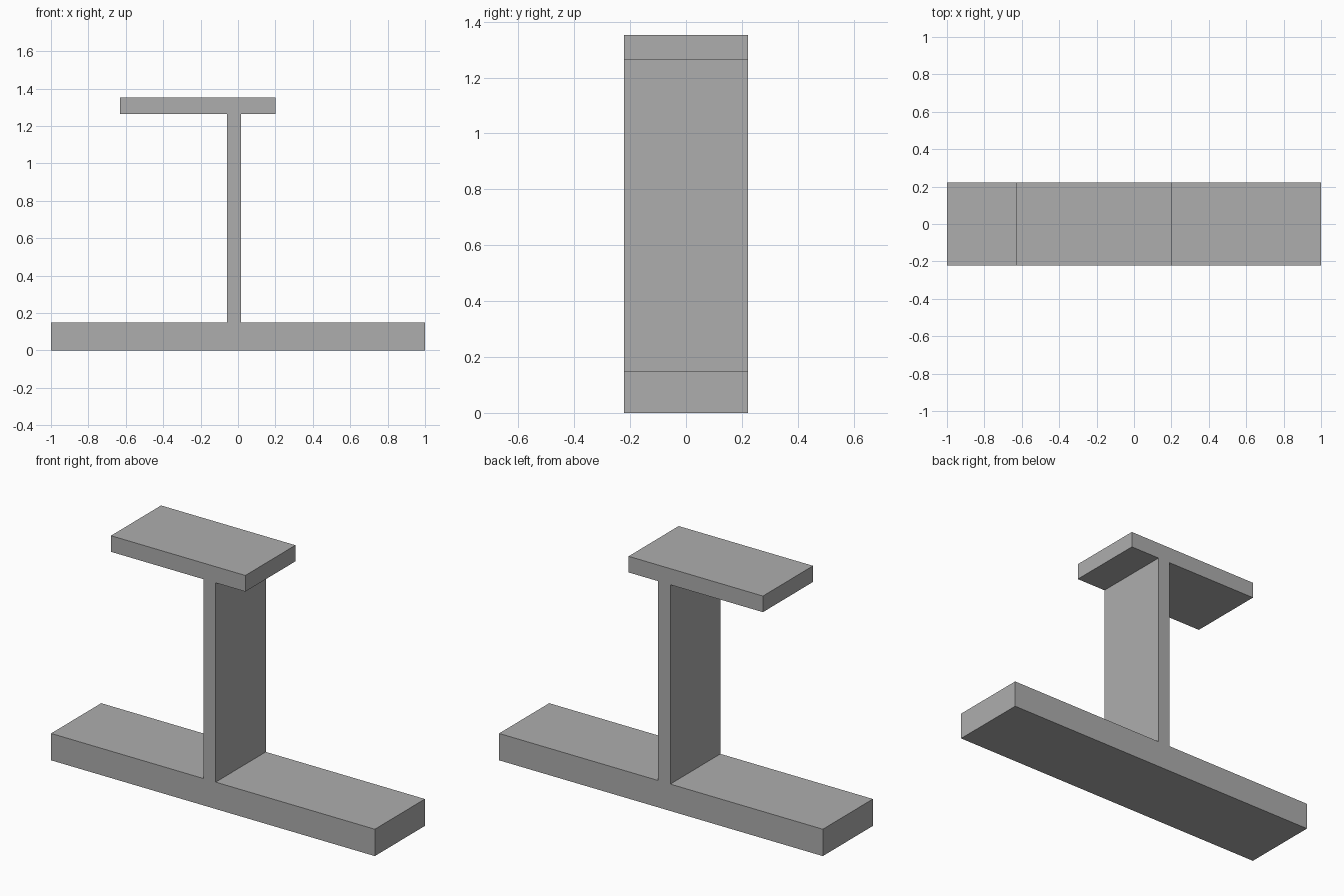
import bpy

cube = bpy.data.objects.get("Cube")
if cube:
    bpy.data.objects.remove(cube, do_unlink=True)

# Plain grey for every part
GREY = (0.42, 0.42, 0.42, 1)
grey = bpy.data.materials.new("grey")
grey.use_nodes = True
grey.diffuse_color = GREY
grey.node_tree.nodes["Principled BSDF"].inputs["Base Color"].default_value = GREY

HALF_DEPTH = 0.221
BASE_TOP = 0.15
PLATE_BOTTOM = 1.263
PLATE_TOP = 1.353


def slab(name, x0, x1, z0, z1):
    """Box spanning the full depth between the given x and z limits."""
    bpy.ops.mesh.primitive_cube_add(size=1, location=((x0 + x1) / 2, 0, (z0 + z1) / 2))
    obj = bpy.context.object
    obj.name = obj.data.name = name
    obj.scale = (x1 - x0, 2 * HALF_DEPTH, z1 - z0)
    bpy.ops.object.transform_apply(location=False, rotation=False, scale=True)
    obj.data.materials.append(grey)
    return obj


# Wide base, thin upright wall, off-centre top plate
slab("base", -1, 1, 0, BASE_TOP)
slab("upright", -0.058, 0.017, BASE_TOP, PLATE_BOTTOM)
slab("top_plate", -0.63, 0.2, PLATE_BOTTOM, PLATE_TOP)
